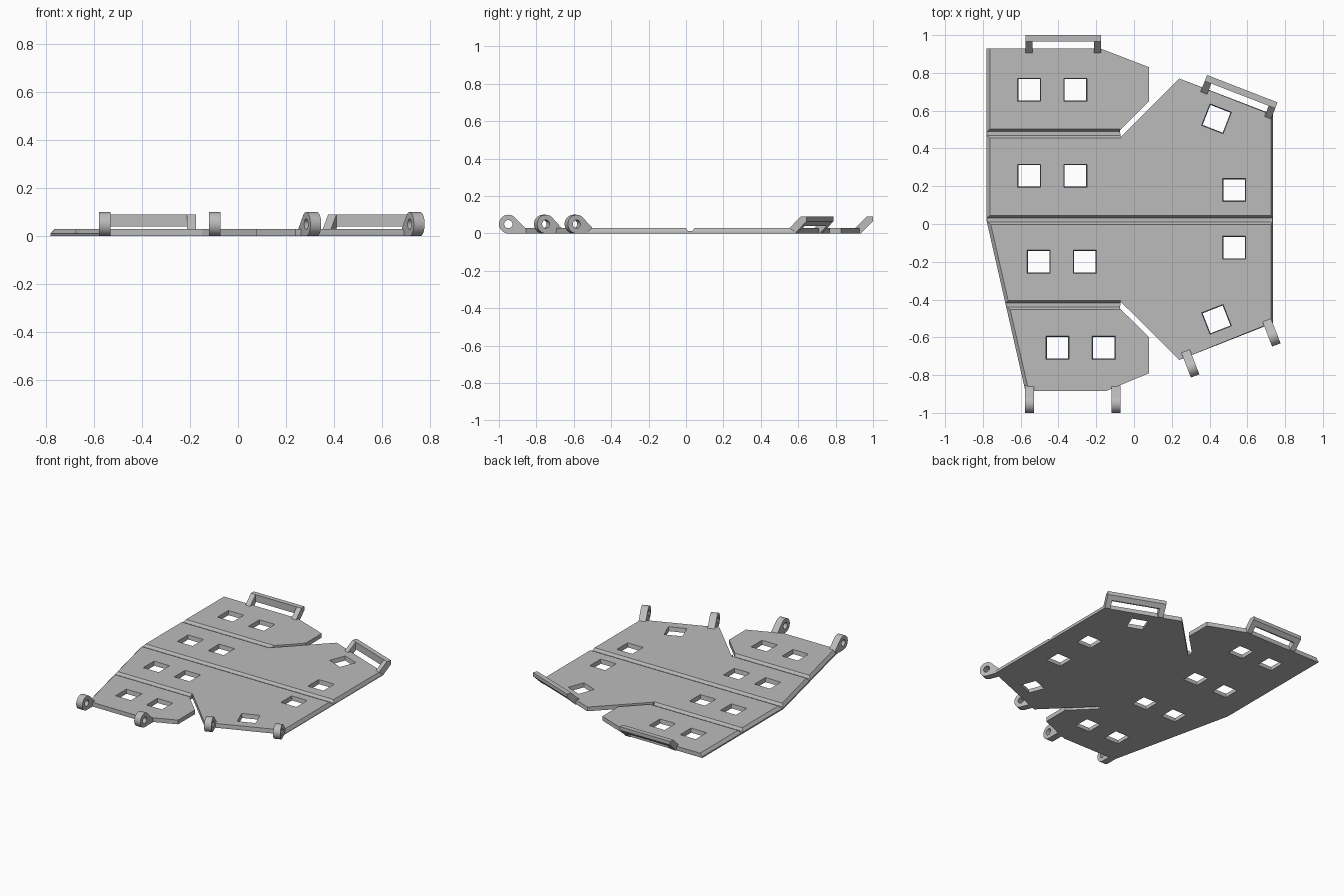
import bpy, bmesh, math
from mathutils import Matrix, Vector

if "Cube" in bpy.data.objects:
    bpy.data.objects.remove(bpy.data.objects["Cube"], do_unlink=True)

GREY = bpy.data.materials.new("plain_grey")
GREY.use_nodes = True
GREY.diffuse_color = (0.5, 0.5, 0.5, 1)
GREY.node_tree.nodes["Principled BSDF"].inputs["Base Color"].default_value = (0.5, 0.5, 0.5, 1)

THICK = 0.03
TILT = math.radians(21.2)


def loft(bm, rings):
    """Closed solid through a list of equally long point rings."""
    loops = [[bm.verts.new(p) for p in ring] for ring in rings]
    for a, b in zip(loops, loops[1:]):
        for i in range(len(a)):
            j = (i + 1) % len(a)
            bm.faces.new((a[i], a[j], b[j], b[i]))
    bm.faces.new(loops[0][::-1])
    bm.faces.new(loops[-1])


def bar_x(bm, profile, x0, x1):
    """Extrude a (y, z) profile along x."""
    loft(bm, [[(x, y, z) for y, z in profile] for x in (x0, x1)])


def finish(bm, name):
    bmesh.ops.recalc_face_normals(bm, faces=bm.faces)
    mesh = bpy.data.meshes.new(name)
    bm.to_mesh(mesh)
    bm.free()
    mesh.materials.append(GREY)
    obj = bpy.data.objects.new(name, mesh)
    bpy.context.collection.objects.link(obj)
    return obj


def cut(obj, cutter):
    mod = obj.modifiers.new("cut", 'BOOLEAN')
    mod.operation = 'DIFFERENCE'
    mod.solver = 'EXACT'
    mod.object = cutter
    bpy.context.view_layer.objects.active = obj
    bpy.ops.object.modifier_apply(modifier=mod.name)
    bpy.data.objects.remove(cutter, do_unlink=True)


def place(obj, x, y, angle):
    obj.matrix_world = Matrix.Translation((x, y, 0)) @ Matrix.Rotation(angle, 4, 'Z')


# Main plate: outline with two diagonal slits and sloped side edges
outline = [(-0.78, 0.93), (-0.78, 0.015), (-0.575, -0.885), (-0.15, -0.885),
           (0.08, -0.79), (0.08, -0.60), (-0.075, -0.447), (-0.07, -0.412),
           (0.24, -0.72), (0.735, -0.525), (0.735, 0.58), (0.24, 0.77),
           (-0.07, 0.46), (-0.075, 0.495), (0.08, 0.65), (0.08, 0.83), (-0.18, 0.93)]


def inset_side(x, y):
    if x < -0.5:
        return x + 0.018, y
    return (x - 0.011, y) if x > 0.7 else (x, y)


bm = bmesh.new()
loft(bm, [[(x, y, 0) for x, y in outline],
          [(x, y, 0.01) for x, y in outline],
          [(*inset_side(x, y), THICK) for x, y in outline]])
plate = finish(bm, "armor_plate")

# Fold grooves across the top
bm = bmesh.new()
for y, x_end in ((0.479, -0.072), (0.022, 0.9), (-0.429, -0.072)):
    bar_x(bm, [(y - 0.031, 0.04), (y - 0.011, 0.012), (y + 0.011, 0.012), (y + 0.031, 0.04)],
          -0.9, x_end)
cut(plate, finish(bm, "groove_cutter"))

# Square windows, slightly narrower at the bottom
windows = [(x + shift, y, 0) for x, y in ((-0.555, 0.71), (-0.555, 0.255), (-0.505, -0.2), (-0.405, -0.655))
           for shift in (0, 0.245)]
windows += [(0.53, 0.18, 0), (0.53, -0.125, 0), (0.437, 0.557, -TILT), (0.437, -0.505, TILT)]
bm = bmesh.new()
for x, y, angle in windows:
    turn = Matrix.Rotation(angle, 3, 'Z')
    loft(bm, [[Vector((x, y, z)) + turn @ Vector((sx * h, sy * h, 0))
               for sx, sy in ((-1, -1), (1, -1), (1, 1), (-1, 1))]
              for z, h in ((-0.02, 0.054), (0.05, 0.064))])
cut(plate, finish(bm, "window_cutter"))

# Rear handles: two sloped arms and a cross bar
ARM = [(-0.025, 0), (0.005, 0), (0.07, 0.065), (0.07, 0.09), (0.036, 0.09), (-0.025, THICK)]
BAR = [(0.036, 0.04), (0.045, 0.04), (0.07, 0.065), (0.07, 0.09), (0.036, 0.09)]
for name, x, y, angle in (("right_handle", -0.375, 0.93, 0), ("left_handle", 0.548, 0.651, -TILT)):
    bm = bmesh.new()
    bar_x(bm, ARM, -0.2, -0.163)
    bar_x(bm, ARM, 0.163, 0.2)
    bar_x(bm, BAR, -0.163, 0.163)
    place(finish(bm, name), x, y, angle)

# Front hinge knuckles: round eyes with a sloped foot
R, CY = 0.05, -0.065
arc = [math.radians(45 + 225 * i / 30) for i in range(31)]
EYE = [(CY + R * math.cos(a), R + R * math.sin(a)) for a in arc] + [(0.03, 0), (0.03, 0.025)]
HOLE = [(CY + 0.022 * math.cos(i * math.tau / 24), R + 0.022 * math.sin(i * math.tau / 24))
        for i in range(24)]
for i, (x, y, angle) in enumerate(((-0.554, -0.885, 0), (-0.096, -0.885, 0),
                                   (0.282, -0.697, TILT), (0.712, -0.533, TILT))):
    bm = bmesh.new()
    bar_x(bm, EYE, -0.024, 0.024)
    knuckle = finish(bm, f"hinge_knuckle_{i + 1}")
    bm = bmesh.new()
    bar_x(bm, HOLE, -0.1, 0.1)
    cut(knuckle, finish(bm, "pin_cutter"))
    place(knuckle, x, y, angle)
    bpy.ops.object.select_all(action='DESELECT')
    knuckle.select_set(True)
    bpy.context.view_layer.objects.active = knuckle
    bpy.ops.object.shade_smooth_by_angle(angle=math.radians(30))
